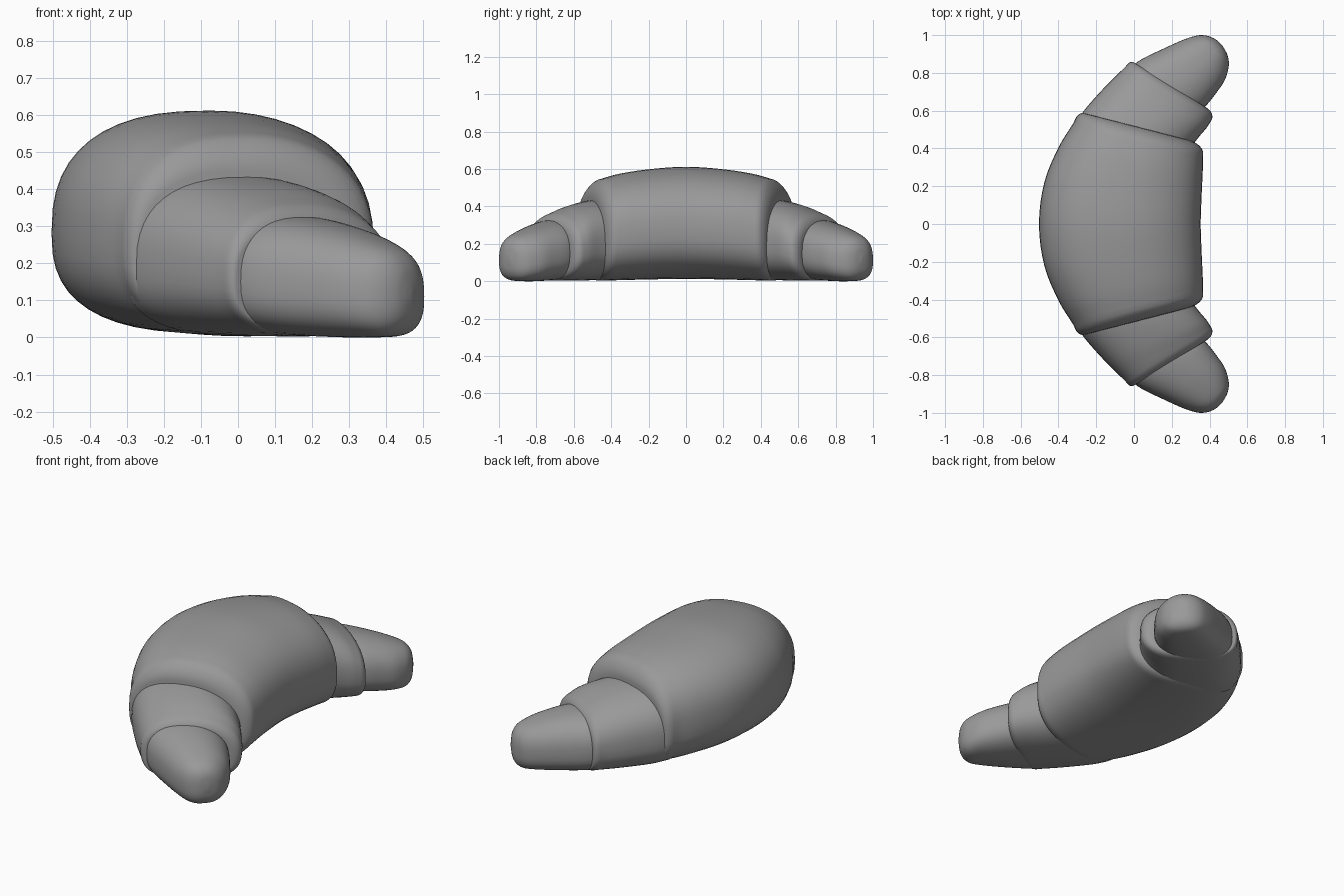
import bpy, bmesh, math

if "Cube" in bpy.data.objects:
    bpy.data.objects.remove(bpy.data.objects["Cube"])

N = 48  # points around each cross-section

# dark grey surface
GREY = bpy.data.materials.new("dark_grey")
GREY.diffuse_color = (0.32, 0.32, 0.32, 1)
GREY.use_nodes = True
GREY.node_tree.nodes["Principled BSDF"].inputs["Base Color"].default_value = GREY.diffuse_color


def section(r):
    """Ring: outer x,y / inner x,y / bottom z / top z -> rounded, flat-bottomed loop."""
    xo, yo, xi, yi, z0, z1 = r
    h = z1 - z0
    pts = []
    for i in range(N):
        a = 2 * math.pi * i / N
        c, s = math.cos(a), math.sin(a)
        if s >= 0:
            p = 2.15 + 0.2 * c * c if c > 0 else 2.5
        else:
            p = 2.6
        u = math.copysign(abs(c) ** (2 / p), c)
        v = math.copysign(abs(s) ** (2 / p), s)
        t = (u + 1) / 2
        z = z0 + h * (0.45 + (0.55 if v > 0 else 0.45) * v)
        pts.append((xo + (xi - xo) * t, yo + (yi - yo) * t, z))
    return pts


def smooth_path(rings, steps=4):
    """Catmull-Rom through the rings; the first one is only a tangent guide."""
    last = tuple(2 * b - a for a, b in zip(rings[-2], rings[-1]))
    r = rings + [last]
    out = []
    for i in range(1, len(r) - 2):
        for k in range(steps):
            t = k / steps
            out.append(tuple(
                0.5 * (2 * b + (c - a) * t + (2 * a - 5 * b + 4 * c - d) * t * t
                       + (3 * b - a - 3 * c + d) * t ** 3)
                for a, b, c, d in zip(*r[i - 1:i + 3])))
    return out + [rings[-1]]


def rounded_cap(r, inset, advance):
    """Rings that roll the end of a layer inward."""
    xo, yo, xi, yi, z0, z1 = r
    w = math.hypot(xi - xo, yi - yo)
    dx, dy = (xi - xo) / w, (yi - yo) / w
    nx, ny = -dy, dx
    out = []
    for k in range(1, 7):
        a = math.radians(15 * k)
        e, f = inset * (1 - math.cos(a)), advance * math.sin(a)
        top = 0.65 * e + 0.35 * inset * math.sin(a)
        out.append((xo + dx * e * 0.4 + nx * f, yo + dy * e * 0.4 + ny * f,
                    xi - dx * e + nx * f, yi - dy * e + ny * f,
                    z0 + e * 0.3, z1 - top))
    return out


def layer(name, rings, cap=None):
    path = smooth_path(rings)
    if cap:
        path += rounded_cap(path[-1], *cap)
    bm = bmesh.new()
    loops = [[bm.verts.new(p) for p in section(r)] for r in path]
    for a, b in zip(loops, loops[1:]):
        for i in range(N):
            j = (i + 1) % N
            bm.faces.new((a[i], a[j], b[j], b[i]))
    # close the outer end with a fan
    mid = bm.verts.new([sum(v.co[k] for v in loops[-1]) / N for k in range(3)])
    for i in range(N):
        bm.faces.new((loops[-1][i], loops[-1][(i + 1) % N], mid))
    bm.normal_update()
    # the end fan must face outward (+y)
    if bm.faces[:][-1].normal.y < 0:
        bmesh.ops.reverse_faces(bm, faces=bm.faces[:])
    me = bpy.data.meshes.new(name)
    bm.to_mesh(me)
    bm.free()
    me.materials.append(GREY)
    for f in me.polygons:
        f.use_smooth = True
    ob = bpy.data.objects.new(name, me)
    bpy.context.collection.objects.link(ob)
    m = ob.modifiers.new("Mirror", 'MIRROR')
    m.use_axis = (False, True, False)
    m.merge_threshold = 0.0005
    return ob


# thick middle roll
layer("pastry_middle", [
    (-0.475, -0.22, 0.358, -0.15, 0.01, 0.60),
    (-0.503, 0.00, 0.353, 0.00, 0.012, 0.612),
    (-0.475, 0.22, 0.358, 0.15, 0.01, 0.60),
    (-0.40, 0.405, 0.364, 0.28, 0.006, 0.577),
    (-0.317, 0.54, 0.366, 0.365, 0.003, 0.545),
], cap=(0.095, 0.058))

# second wrapped layer on both arms
layer("pastry_arm", [
    (-0.34, 0.44, 0.22, 0.28, 0.01, 0.44),
    (-0.31, 0.52, 0.27, 0.36, 0.008, 0.44),
    (-0.265, 0.60, 0.335, 0.45, 0.005, 0.43),
    (-0.15, 0.73, 0.385, 0.51, 0.003, 0.40),
    (-0.045, 0.833, 0.41, 0.55, 0.003, 0.362),
], cap=(0.055, 0.042))

# rounded tips
layer("pastry_tip", [
    (-0.09, 0.77, 0.26, 0.52, 0.01, 0.33),
    (-0.03, 0.82, 0.31, 0.57, 0.008, 0.33),
    (0.04, 0.872, 0.38, 0.625, 0.004, 0.32),
    (0.16, 0.93, 0.44, 0.70, 0.0, 0.295),
    (0.26, 0.975, 0.48, 0.76, 0.0, 0.268),
    (0.335, 0.998, 0.499, 0.82, 0.004, 0.243),
    (0.385, 0.997, 0.502, 0.86, 0.02, 0.22),
    (0.425, 0.982, 0.494, 0.897, 0.05, 0.188),
    (0.449, 0.964, 0.478, 0.928, 0.088, 0.15),
    (0.46, 0.953, 0.469, 0.943, 0.11, 0.128),
])
